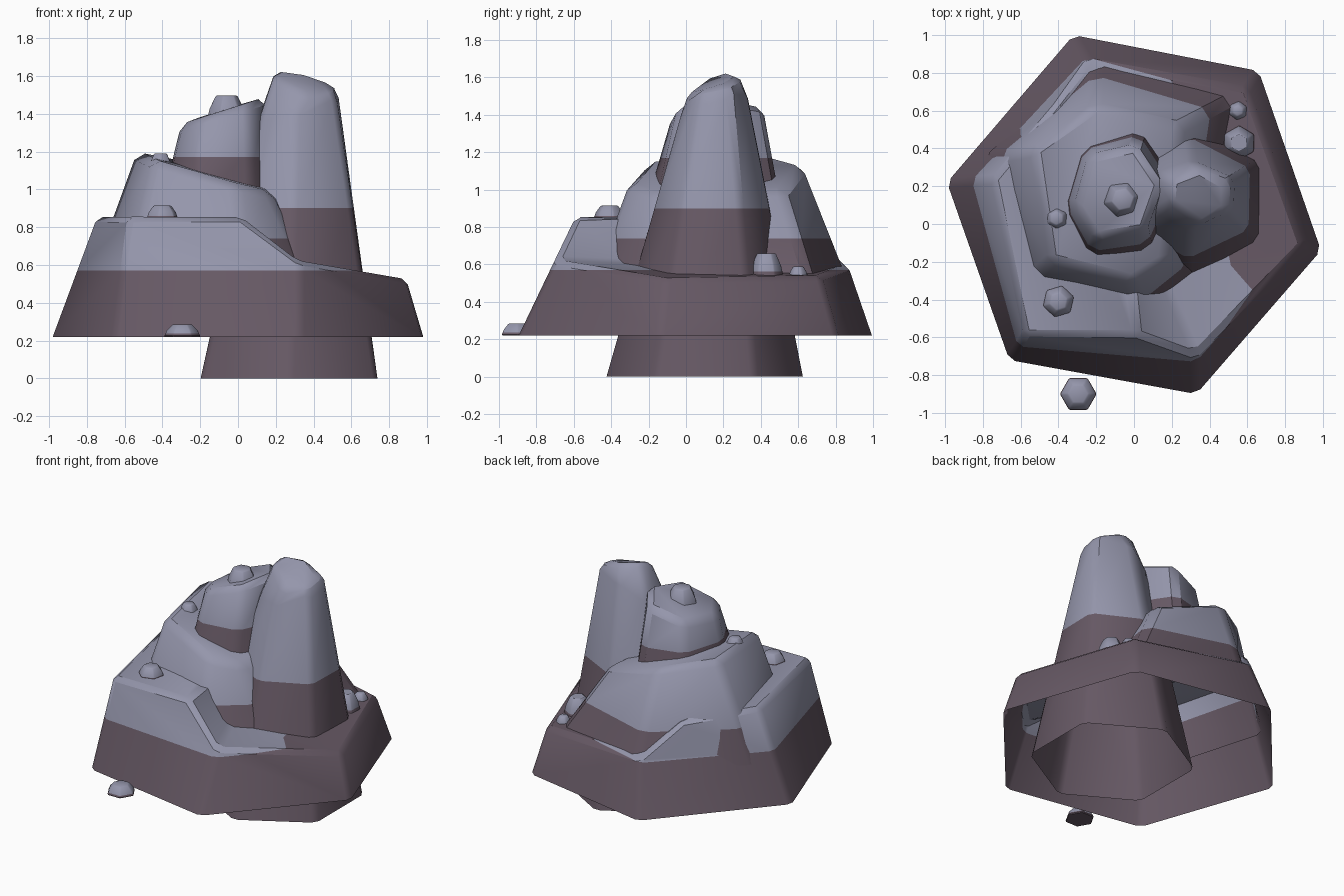
import bpy, bmesh, math

if "Cube" in bpy.data.objects:
    bpy.data.objects.remove(bpy.data.objects["Cube"])


def material(name, rgb):
    m = bpy.data.materials.new(name)
    m.diffuse_color = (*rgb, 1)
    m.use_nodes = True
    m.node_tree.nodes["Principled BSDF"].inputs["Base Color"].default_value = m.diffuse_color
    return m


GREY = material("pale grey stone", (0.30, 0.305, 0.41))
BROWN = material("dark purple brown stone", (0.135, 0.10, 0.13))


def finish(name, bm, split, bevel):
    """Chamfer sharp edges, cut at the split height, paint brown below and grey above."""
    bmesh.ops.recalc_face_normals(bm, faces=bm.faces[:])
    # open shells: make sure the normals point outwards (walls away from the centre)
    c = sum((v.co.xy for v in bm.verts), bm.verts[:][0].co.xy * 0) / len(bm.verts)
    if sum((f.calc_center_median().xy - c).dot(f.normal.xy) * f.calc_area() for f in bm.faces) < 0:
        bmesh.ops.reverse_faces(bm, faces=bm.faces[:])
    sharp = [e for e in bm.edges if len(e.link_faces) == 2 and e.calc_face_angle(0) > 0.35]
    bmesh.ops.bevel(bm, geom=sharp, offset=bevel, segments=1, affect='EDGES',
                    profile=0.5, clamp_overlap=True)
    bmesh.ops.bisect_plane(bm, geom=bm.verts[:] + bm.edges[:] + bm.faces[:],
                           plane_co=(0, 0, split), plane_no=(0, 0, 1))
    for f in bm.faces:
        f.smooth = True
        f.material_index = 1 if f.calc_center_median().z < split else 0
    for e in bm.edges:
        e.smooth = len(e.link_faces) == 2 and e.calc_face_angle(0) < 0.6
    me = bpy.data.meshes.new(name)
    bm.to_mesh(me)
    bm.free()
    me.materials.append(GREY)
    me.materials.append(BROWN)
    ob = bpy.data.objects.new(name, me)
    bpy.context.collection.objects.link(ob)
    return ob


def rock(name, rings, split, bevel, bottom_cap=False):
    """Stack of six-sided rings, capped on top."""
    bm = bmesh.new()
    vs = [[bm.verts.new(p) for p in r] for r in rings]
    for a, b in zip(vs, vs[1:]):
        for i in range(6):
            j = (i + 1) % 6
            bm.faces.new((a[i], a[j], b[j], b[i]))
    bm.faces.new(vs[-1])
    if bottom_cap:
        bm.faces.new(vs[0][::-1])
    return finish(name, bm, split, bevel)


def hexagon(x, y, z, r, turn):
    return [(x + r * math.cos(turn + i * math.pi / 3),
             y + r * math.sin(turn + i * math.pi / 3), z) for i in range(6)]


# Base ledge: high plateau front-left, low shelf back-right, open below
P = {
    'fl0': (-.66, -.72, .22), 'fr0': (.33, -.90, .22), 'r0': (.99, -.14, .22),
    'br0': (.66, .81, .22), 'bl0': (-.32, 1.0, .22), 'l0': (-.99, .22, .22),
    'fl': (-.58, -.59, .855), 'n': (.02, -.59, .855), 'fr': (.33, -.70, .625),
    'r': (.90, -.11, .525), 'br': (.60, .72, .54), 'bl': (-.24, .87, .60),
    'm': (-.42, .64, .82), 'l': (-.75, .24, .855),
    'p': (-.01, -.38, .845), 'q': (.17, -.33, .61),
}
bm = bmesh.new()
V = {k: bm.verts.new(p) for k, p in P.items()}
for face in ("fl0 fr0 fr n fl", "fr0 r0 r fr", "r0 br0 br r", "br0 bl0 bl br",
             "bl0 l0 l m bl", "l0 fl0 fl l", "fl n p m l", "n fr q p", "p q bl m",
             "fr r q", "r br q", "br bl q"):
    bm.faces.new([V[k] for k in face.split()])
finish("base_ledge", bm, .57, .03)

# Middle tier with a tilted top
rock("middle_tier", [
    [(-.80, .35, .5), (-.60, -.35, .5), (.05, -.51, .5),
     (.40, -.22, .5), (.55, .68, .5), (-.20, .88, .5)],
    [(-.54, .40, 1.20), (-.45, -.20, 1.16), (-.01, -.31, 1.03),
     (.17, -.20, .99), (.25, .52, 1.0), (-.21, .63, 1.14)]], .74, .045)

# Upper tier, its top rising to the right
rock("upper_tier", [
    [(-.41, .08, .95), (-.25, -.21, .95), (.08, -.15, .95),
     (.24, .20, .95), (.04, .51, .95), (-.29, .43, .95)],
    [(-.31, .09, 1.34), (-.20, -.08, 1.38), (.06, -.04, 1.46),
     (.15, .21, 1.49), (.01, .42, 1.45), (-.24, .36, 1.37)]], 1.17, .04)

# Tall column standing on the ground, slanted cap
rock("tall_column", [
    hexagon(.27, .10, 0, .54, -math.pi / 2),
    [(.30, -.04, 1.40), (.52, .06, 1.48), (.53, .24, 1.52),
     (.31, .34, 1.50), (.11, .27, 1.38), (.11, .06, 1.36)],
    [(.36, 0, 1.50), (.49, .08, 1.54), (.49, .21, 1.56),
     (.35, .29, 1.61), (.20, .23, 1.635), (.19, .11, 1.60)]], .90, .04)

# Loose pebbles: x, y, bottom, top, radius, turn
PEBBLES = [(-.295, -.90, .22, .285, .10, 0), (-.40, -.41, .84, .915, .09, .3),
           (-.41, .03, 1.10, 1.19, .07, .5), (-.06, .13, 1.36, 1.495, .11, .2),
           (.555, .43, .53, .66, .095, .5), (.55, .60, .53, .59, .055, .4)]
for i, (x, y, z0, z1, r, t) in enumerate(PEBBLES):
    h = z1 - z0
    rock(f"pebble_{i + 1}", [hexagon(x, y, z0, r, t), hexagon(x, y, z0 + .5 * h, r * .85, t),
                             hexagon(x, y, z1, r * .55, t)], z0 + .25 * h, .006, True)
